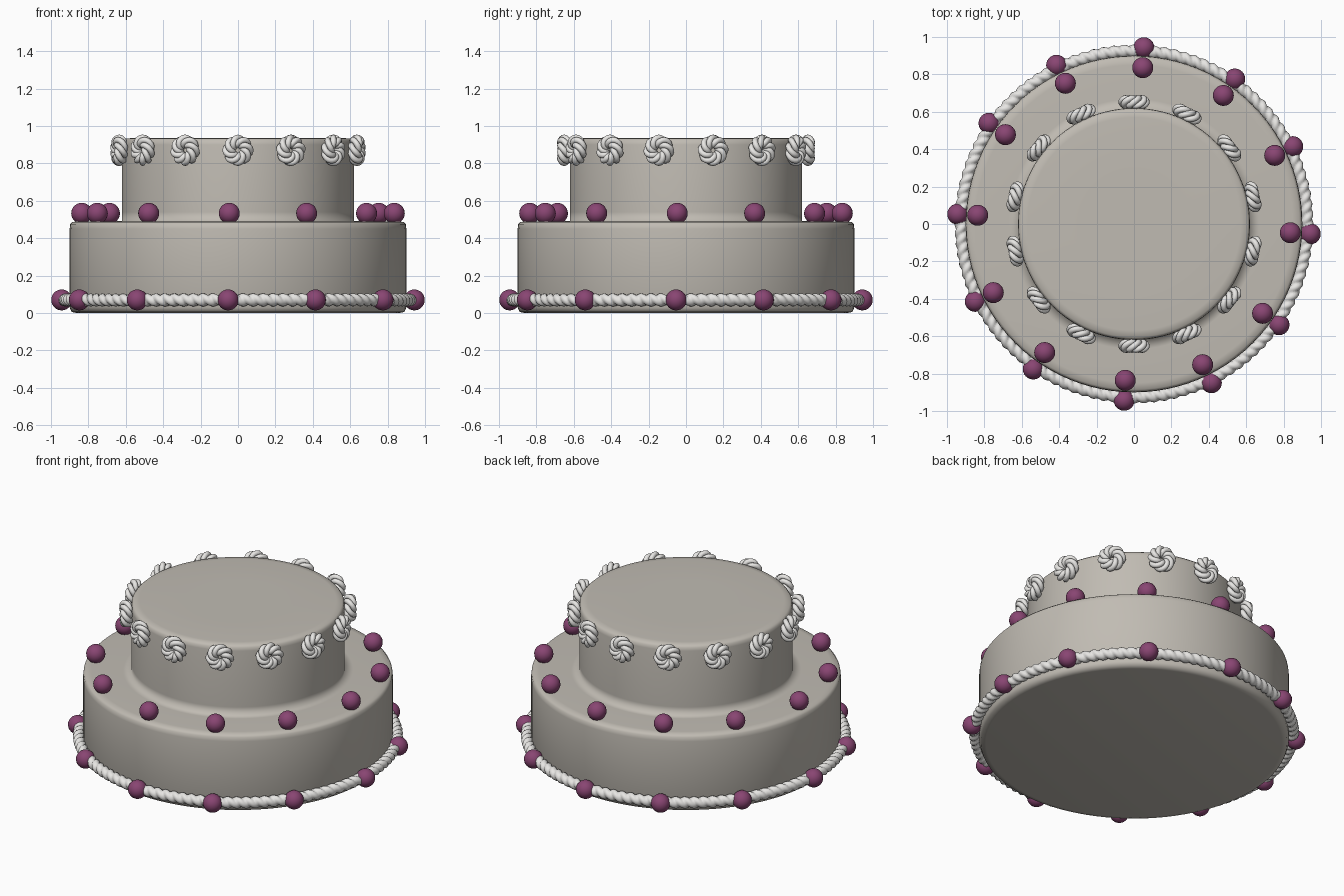
import bpy, bmesh, math
from mathutils import Matrix, Vector

if "Cube" in bpy.data.objects:
    bpy.data.objects.remove(bpy.data.objects["Cube"])

TAU = 2 * math.pi


def material(name, rgb):
    m = bpy.data.materials.new(name)
    m.diffuse_color = (*rgb, 1)
    m.use_nodes = True
    m.node_tree.nodes["Principled BSDF"].inputs["Base Color"].default_value = m.diffuse_color
    return m


FROSTING = material("warm grey frosting", (0.53, 0.50, 0.45))
CREAM = material("white cream", (0.80, 0.79, 0.77))
BERRY = material("berry purple", (0.25, 0.06, 0.17))


def add_object(name, mesh, mat, matrix=Matrix()):
    obj = bpy.data.objects.new(name, mesh)
    bpy.context.collection.objects.link(obj)
    obj.matrix_world = matrix
    if not mesh.materials:
        mesh.materials.append(mat)
    return obj


def grid_mesh(name, rows, close_rows):
    """Smooth skin over equal rings of points, each ring closed."""
    bm = bmesh.new()
    vs = [[bm.verts.new(p) for p in row] for row in rows]
    n, k = len(vs), len(vs[0])
    for i in range(n if close_rows else n - 1):
        a, b = vs[i], vs[(i + 1) % n]
        for j in range(k):
            bm.faces.new((a[j], a[(j + 1) % k], b[(j + 1) % k], b[j]))
    if not close_rows:
        bm.faces.new(vs[0])
        bm.faces.new(vs[-1])
    bmesh.ops.recalc_face_normals(bm, faces=bm.faces)
    for f in bm.faces:
        f.smooth = True
    mesh = bpy.data.meshes.new(name)
    bm.to_mesh(mesh)
    bm.free()
    return mesh


# Two tiers as one turned profile with softened rims
profile = [(0.86, 0), (0.89, 0.006), (0.90, 0.03), (0.90, 0.45), (0.897, 0.475),
           (0.885, 0.487), (0.85, 0.49), (0.67, 0.49), (0.62, 0.492), (0.62, 0.54),
           (0.62, 0.90), (0.617, 0.92), (0.605, 0.932), (0.57, 0.935), (0.3, 0.935)]
rings = [[(r * math.cos(TAU * j / 96), r * math.sin(TAU * j / 96), z) for j in range(96)]
         for r, z in profile]
add_object("cake_tiers", grid_mesh("cake_tiers", rings, False), FROSTING)

# Twisted cream rope around the base
TWISTS, STEPS, SIDES = 108, 8, 16
rows = []
for i in range(TWISTS * STEPS):
    a = TAU * i / (TWISTS * STEPS)
    row = []
    for j in range(SIDES):
        b = TAU * j / SIDES
        t = 0.024 + 0.011 * abs(math.cos(TWISTS * a / 2 + b))
        r = 0.925 + t * math.cos(b)
        row.append((r * math.cos(a), r * math.sin(a), 0.07 + t * math.sin(b)))
    rows.append(row)
add_object("base_rope", grid_mesh("base_rope", rows, True), CREAM)


# Piped rosette: one strand coiled around a small ring
def coil(t):
    around, turn = 3 * t, 8 * t
    r = 0.047 + 0.021 * math.cos(turn)
    return Vector((r * math.cos(around), r * math.sin(around), 0.021 * math.sin(turn)))


rows = []
for i in range(160):
    t = TAU * i / 160
    p, d = coil(t), (coil(t + 0.001) - coil(t - 0.001)).normalized()
    centre = Vector((math.cos(3 * t), math.sin(3 * t), 0)) * 0.047
    u = (p - centre).normalized()
    v = d.cross(u).normalized()
    rows.append([p + 0.016 * (u * math.cos(TAU * j / 8) + v * math.sin(TAU * j / 8))
                 for j in range(8)])
rosette = grid_mesh("rosette", rows, True)
for i in range(14):
    a = math.pi / 2 + TAU * i / 14
    place = (Matrix.Rotation(a, 4, 'Z') @ Matrix.Translation((0.652, 0, 0.87))
             @ Matrix.Rotation(math.pi / 2, 4, 'Y'))
    add_object(f"rosette_{i + 1}", rosette, CREAM, place)

# Berries on the ledge and around the base
bm = bmesh.new()
bmesh.ops.create_uvsphere(bm, u_segments=24, v_segments=14, radius=0.056)
for f in bm.faces:
    f.smooth = True
berry = bpy.data.meshes.new("berry")
bm.to_mesh(berry)
bm.free()
for label, radius, z in (("ledge", 0.837, 0.533), ("base", 0.944, 0.07)):
    for quarter in range(4):
        for k, deg in enumerate((-3.2, 26, 55.2)):
            a = math.radians(90 * quarter + deg)
            add_object(f"{label}_berry_{quarter * 3 + k + 1}", berry, BERRY,
                       Matrix.Translation((radius * math.cos(a), radius * math.sin(a), z)))
